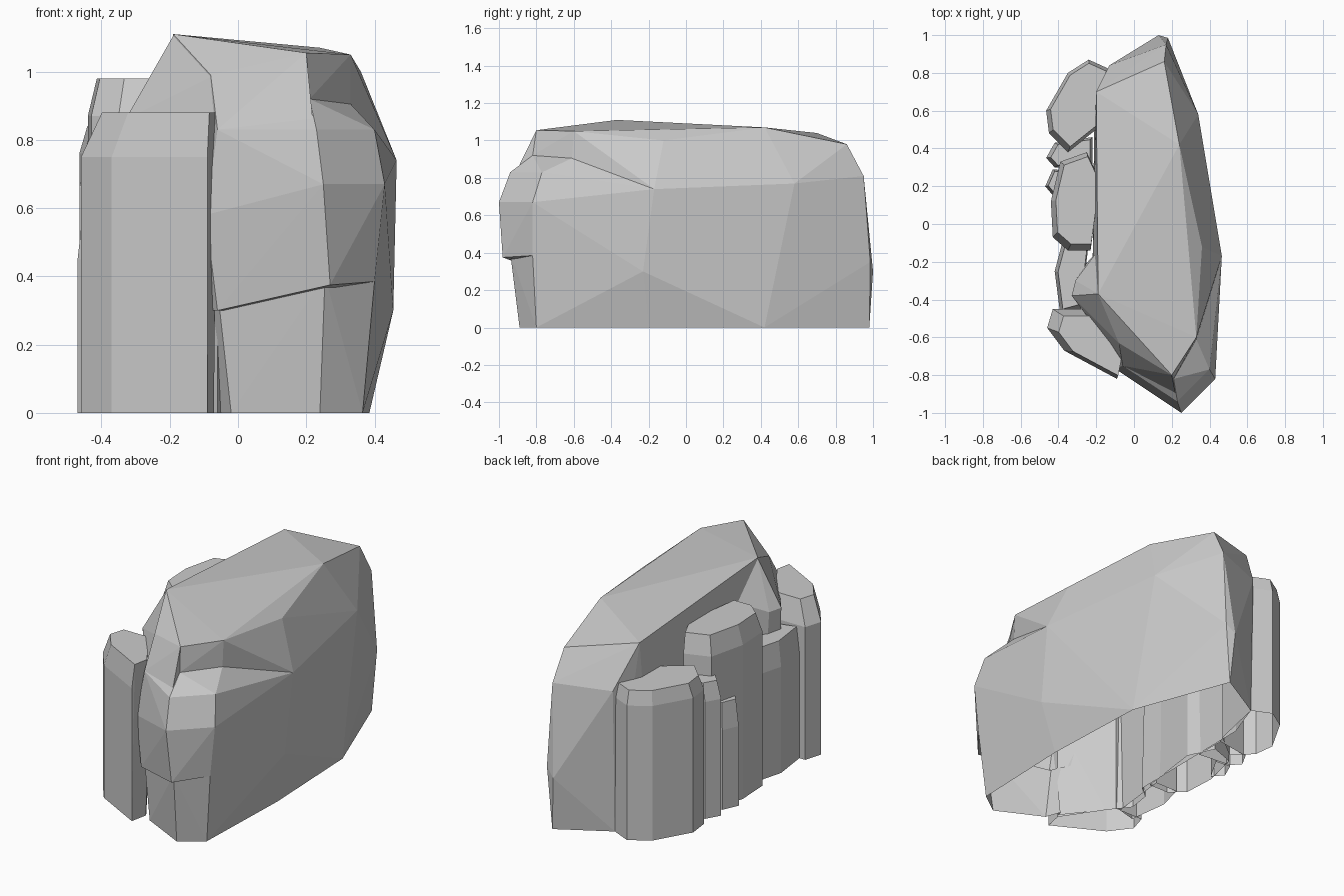
import bpy, bmesh


def rock(name, points):
    """Faceted boulder: convex hull around a few corner points."""
    bm = bmesh.new()
    for p in points:
        bm.verts.new(p)
    bmesh.ops.convex_hull(bm, input=bm.verts[:])
    loose = [v for v in bm.verts if not v.link_faces]
    bmesh.ops.delete(bm, geom=loose, context='VERTS')
    bmesh.ops.dissolve_limit(bm, angle_limit=0.02, verts=bm.verts[:], edges=bm.edges[:])
    bmesh.ops.recalc_face_normals(bm, faces=bm.faces[:])
    me = bpy.data.meshes.new(name)
    bm.to_mesh(me)
    bm.free()
    ob = bpy.data.objects.new(name, me)
    bpy.context.collection.objects.link(ob)
    return ob


def open_bottom(ob):
    """Remove the faces resting on the ground."""
    bm = bmesh.new()
    bm.from_mesh(ob.data)
    flat = [f for f in bm.faces if all(abs(v.co.z) < 0.002 for v in f.verts)]
    bmesh.ops.delete(bm, geom=flat, context='FACES')
    bm.to_mesh(ob.data)
    bm.free()


def column(name, plan, height, shoulder, centre, inset=0.85):
    """Rock column: full outline up to the shoulder, drawn in at the top."""
    cx, cy = centre
    pts = [(x, y, z) for x, y in plan for z in (0, shoulder)]
    pts += [(cx + (x - cx) * inset, cy + (y - cy) * inset, height) for x, y in plan]
    open_bottom(rock(name, pts))


# Main mass: sloping top and long back wall
main = rock("main_cliff", [
    (0.20, -0.80, 1.055), (0.33, -0.60, 1.05), (-0.08, -0.63, 0.99),
    (-0.19, -0.37, 1.11), (0.36, -0.12, 1.0), (0.24, 0.42, 1.07),
    (0.16, 0.86, 0.98), (-0.20, 0.70, 1.04),
    (0.21, -0.82, 0.92), (0.33, -0.61, 0.905), (0.465, -0.17, 0.74),
    (0.34, 0.58, 0.77), (0.17, 0.95, 0.81), (0.18, 0.985, 0.35),
    (0.13, 1.0, 0.30), (-0.13, 0.84, 0.80), (-0.22, -0.30, 0.80),
    (0.455, -0.23, 0.30), (0.385, -0.20, 0), (0.36, 0.42, 0),
    (0.15, 0.98, 0), (-0.13, 0.82, 0), (-0.21, 0.60, 0), (-0.22, -0.30, 0)])

# Bulging front shoulder above the ledge
shoulder = rock("front_shoulder", [
    (0.21, -0.82, 0.92), (0.33, -0.61, 0.905), (0.40, -0.77, 0.83),
    (0.23, -0.94, 0.83), (-0.06, -0.75, 0.83), (0.465, -0.17, 0.74),
    (0.43, -0.82, 0.67), (0.25, -1.0, 0.67), (-0.095, -0.77, 0.58),
    (0.27, -0.98, 0.375), (0.40, -0.82, 0.385), (-0.06, -0.78, 0.30),
    (0.455, -0.23, 0.30), (-0.20, -0.40, 0.80), (-0.20, -0.40, 0.30)])

# Sloping brow joining the shoulder to the top
brow = rock("front_brow", [
    (-0.08, -0.63, 0.99), (0.20, -0.80, 1.055), (0.21, -0.82, 0.92),
    (0.22, -0.90, 0.85), (-0.06, -0.75, 0.83), (-0.09, -0.765, 0.60), (0.05, -0.45, 0.80)])

# Left buttress under the highest corner
buttress = rock("left_buttress", [
    (-0.19, -0.37, 1.105), (-0.08, -0.63, 0.985), (-0.33, -0.38, 0.86),
    (-0.31, -0.30, 0.86), (-0.19, -0.14, 0.95), (-0.06, -0.74, 0.83),
    (-0.31, -0.38, 0), (-0.29, -0.25, 0), (-0.15, -0.14, 0),
    (-0.06, -0.70, 0), (0.05, -0.40, 0), (0.05, -0.40, 0.90)])

# Recessed foot under the ledge
foot = rock("front_foot", [
    (-0.02, -0.76, 0), (0.24, -0.89, 0), (0.365, -0.80, 0),
    (-0.06, -0.755, 0.36), (0.255, -0.94, 0.40), (0.40, -0.82, 0.385),
    (0.455, -0.23, 0.30), (0.385, -0.20, 0), (-0.20, -0.25, 0),
    (-0.20, -0.25, 0.35)])

# Fuse the masses into one cliff
parts = (shoulder, brow, buttress, foot)
for part in parts:
    mod = main.modifiers.new("fuse", 'BOOLEAN')
    mod.operation = 'UNION'
    mod.solver = 'EXACT'
    mod.object = part
bpy.context.view_layer.objects.active = main
for mod in list(main.modifiers):
    bpy.ops.object.modifier_apply(modifier=mod.name)
for part in parts:
    bpy.data.objects.remove(part)
open_bottom(main)

# Leaning columns along the left side, front to back
column("front_column", [(-0.09, -0.82), (-0.07, -0.72), (-0.25, -0.45),
                        (-0.43, -0.45), (-0.46, -0.55), (-0.37, -0.67)],
       0.88, 0.75, (-0.05, -0.70))
column("low_column", [(-0.39, -0.48), (-0.42, -0.25), (-0.38, -0.10),
                      (-0.24, -0.10), (-0.28, -0.45)],
       0.74, 0.60, (-0.30, -0.28))
column("middle_column", [(-0.43, -0.07), (-0.35, -0.14), (-0.23, -0.14),
                         (-0.18, 0.23), (-0.25, 0.38), (-0.39, 0.33), (-0.44, 0.12)],
       0.98, 0.87, (-0.20, 0.17), 0.89)
column("small_column_a", [(-0.47, 0.20), (-0.43, 0.29), (-0.34, 0.28), (-0.42, 0.14)],
       0.60, 0.45, (-0.36, 0.22))
column("small_column_b", [(-0.465, 0.35), (-0.42, 0.43), (-0.22, 0.46),
                          (-0.22, 0.28), (-0.42, 0.30)],
       0.76, 0.66, (-0.30, 0.37))
column("rear_column", [(-0.35, 0.38), (-0.45, 0.48), (-0.465, 0.60), (-0.35, 0.80),
                       (-0.24, 0.87), (-0.13, 0.82), (-0.20, 0.50)],
       0.84, 0.76, (-0.23, 0.68), 0.9)
